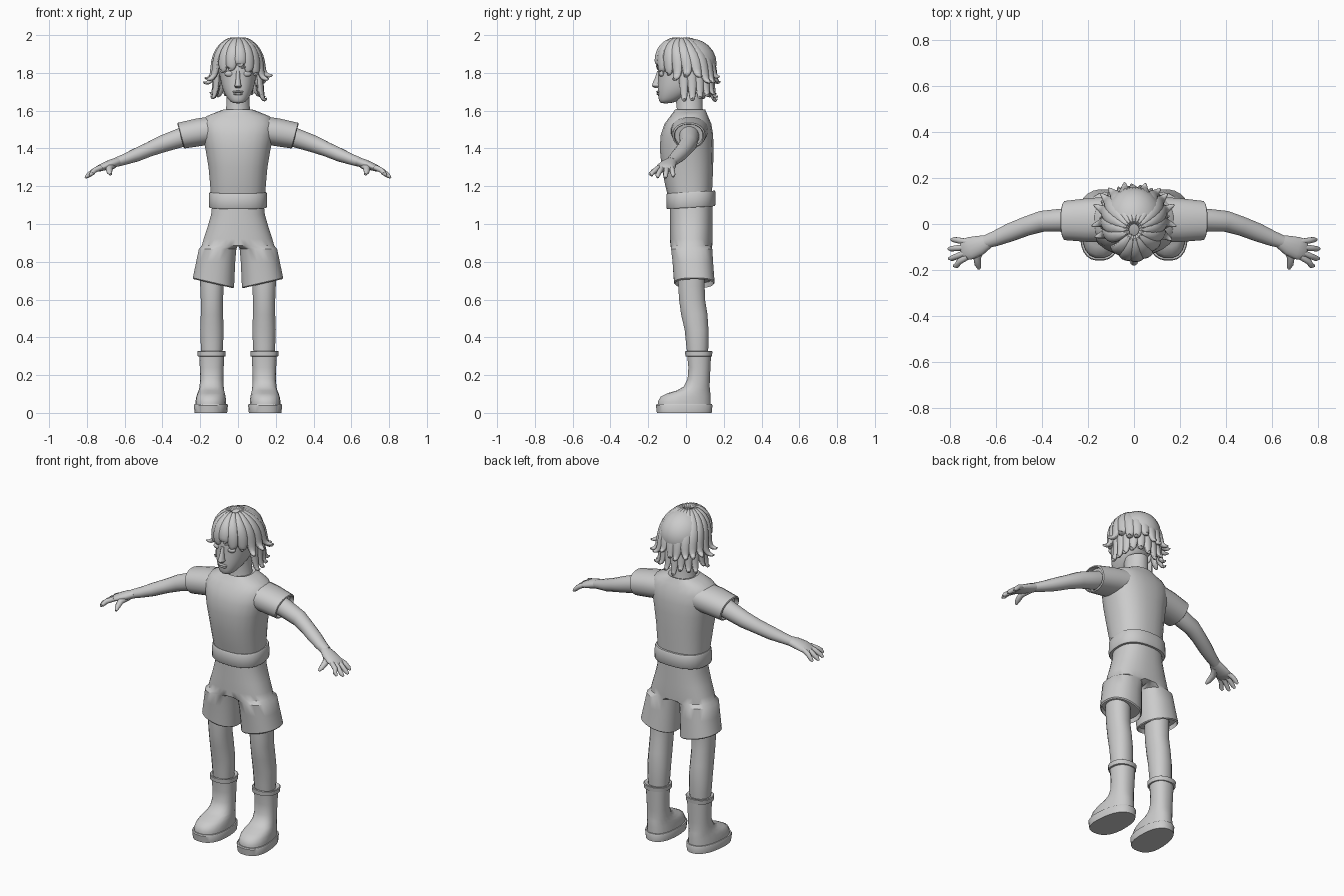
import bpy, bmesh, math, random
from mathutils import Vector, Matrix

random.seed(4)
X, Y, Z = Vector((1, 0, 0)), Vector((0, 1, 0)), Vector((0, 0, 1))


def finish(name, bm, mirror=False, subsurf=0):
    bmesh.ops.recalc_face_normals(bm, faces=bm.faces)
    me = bpy.data.meshes.new(name)
    bm.to_mesh(me)
    bm.free()
    ob = bpy.data.objects.new(name, me)
    bpy.context.collection.objects.link(ob)
    if subsurf:
        ob.modifiers.new("Subsurf", 'SUBSURF').levels = subsurf
        ob.modifiers["Subsurf"].render_levels = subsurf
    if mirror:
        ob.modifiers.new("Mirror", 'MIRROR')
    return ob


def add_tube(bm, rows, side=X, axis=None, n=16, power=2.0):
    """Loft of oval rings; a row is x, y, z, radius along side, other radius."""
    pts = [Vector(r[:3]) for r in rows]
    rings = []
    for i, r in enumerate(rows):
        t = (axis or pts[min(i + 1, len(pts) - 1)] - pts[max(i - 1, 0)]).normalized()
        u = (side - t * side.dot(t)).normalized()
        v = t.cross(u)
        ring = []
        for k in range(n):
            a = 2 * math.pi * (k + 0.5) / n
            c, s = math.cos(a), math.sin(a)
            c = math.copysign(abs(c) ** (2 / power), c)
            s = math.copysign(abs(s) ** (2 / power), s)
            ring.append(bm.verts.new(pts[i] + u * r[3] * c + v * r[4] * s))
        rings.append(ring)
    for p, q in zip(rings, rings[1:]):
        for k in range(n):
            bm.faces.new((p[k], p[(k + 1) % n], q[(k + 1) % n], q[k]))
    bm.faces.new(rings[0])
    bm.faces.new(rings[-1])
    return rings


def tube(name, rows, mirror=False, subsurf=0, **kw):
    bm = bmesh.new()
    add_tube(bm, rows, **kw)
    return finish(name, bm, mirror, subsurf)


def stack(profile, cx=0):
    """Vertical rows from (z, half width, front y, back y)."""
    return [(cx, (f + b) / 2, z, w, (b - f) / 2) for z, w, f, b in profile]


def ball(name, loc, size, mirror=False):
    bm = bmesh.new()
    bmesh.ops.create_uvsphere(bm, u_segments=20, v_segments=12, radius=1,
                              matrix=Matrix.Translation(loc) @ Matrix.Diagonal((*size, 1)))
    return finish(name, bm, mirror)


# Shirt body, collar, sleeves
tube("shirt", stack([(1.12, .142, -.09, .138), (1.2, .148, -.11, .14), (1.3, .157, -.13, .145),
                     (1.4, .174, -.14, .146), (1.47, .188, -.135, .145), (1.53, .195, -.115, .135),
                     (1.57, .17, -.085, .118), (1.592, .115, -.068, .108), (1.605, .08, -.06, .103),
                     (1.6, .07, -.055, .098)]), axis=Z, n=24, power=2.4)
tube("sleeve", [(.1, .02, 1.5, .1, .075), (.2, .017, 1.487, .096, .075), (.3, .015, 1.468, .086, .071),
                (.304, .015, 1.467, .078, .064), (.28, .015, 1.47, .074, .06)],
     mirror=True, side=Y, axis=Vector((1, 0, -.27)), n=20, power=2.2)

# Arms and hands
tube("arm", [(.22, .015, 1.485, .055, .055), (.3, .017, 1.458, .052, .052), (.4, .012, 1.424, .046, .046),
             (.47, -.01, 1.395, .042, .039), (.54, -.037, 1.365, .04, .036), (.6, -.062, 1.342, .034, .029),
             (.645, -.078, 1.327, .029, .025)], mirror=True, side=Y)
tube("palm", [(.635, -.076, 1.33, .03, .024), (.67, -.092, 1.318, .043, .025), (.71, -.105, 1.304, .05, .021),
              (.742, -.112, 1.292, .047, .016), (.752, -.114, 1.288, .035, .009)], mirror=True, side=Y)
for i, (yb, xt, yt, zt) in enumerate([(-.077, .795, -.068, 1.25), (-.1, .808, -.108, 1.244),
                                      (-.122, .806, -.15, 1.246), (-.143, .785, -.182, 1.256)]):
    tube(f"finger_{i + 1}", [(.725, yb, 1.3, .013, .014), (.76, (yb + yt) / 2, 1.284, .0135, .014),
                             (xt - .012, yt, zt + .012, .012, .012), (xt, yt, zt, .006, .006)],
         mirror=True, side=Y, n=10)
tube("thumb", [(.66, -.095, 1.314, .02, .02), (.683, -.14, 1.296, .019, .017),
               (.68, -.175, 1.275, .015, .014), (.674, -.195, 1.262, .007, .006)], mirror=True, n=10)

# Belt
tube("belt", [(0, .026, 1.087, .138, .11), (0, .026, 1.087, .151, .126), (0, .026, 1.094, .155, .131),
              (0, .026, 1.162, .153, .131), (0, .026, 1.169, .149, .127), (0, .026, 1.169, .138, .11)],
     axis=Vector((0, -.06, 1)), n=28, power=2.5)

# Shorts: D-shaped half rings at the hips, oval rings down the leg
bm = bmesh.new()
hips = [(1.12, .135, .112), (1.05, .143, .112), (.98, .163, .112), (.92, .183, .112), (.885, .193, .111)]
rows = [(w * .44, .028, z, w * .56, d) for z, w, d in hips]
rows += [(.108, .03, .868, .1, .11), (.118, .036, .8, .104, .108), (.13, .044, .69, .11, .108),
         (.13, .044, .684, .104, .102), (.13, .044, .71, .1, .098)]
rings = add_tube(bm, rows, axis=Z, n=24, power=2.3)
for ring, (z, w, d) in zip(rings, hips):
    for v in ring:
        v.co.x = max(0, v.co.x)
        y = d * max(0, 1 - (v.co.x / w) ** 2.4) ** (1 / 2.4)
        v.co.y = .028 + math.copysign(y, v.co.y - .028)
for ring in rings[-3:]:
    for v in ring:
        v.co.z += (v.co.x - .13) * .23
inner = [f for f in bm.faces if all(v.co.x < .001 for v in f.verts)]
bmesh.ops.delete(bm, geom=inner, context='FACES_ONLY')
finish("shorts", bm, mirror=True)

# Legs
tube("leg", stack([(.8, .066, -.045, .1), (.67, .063, -.042, .1), (.6, .06, -.038, .102), (.52, .06, -.027, .115),
                   (.44, .063, -.008, .12), (.36, .06, .0, .12), (.28, .055, .01, .115)], .138),
     mirror=True, axis=Z, power=2.2)

# Boots, cuffs and soles, toes turned slightly out
boot = tube("boot", stack([(.32, .07, .004, .134), (.24, .066, .012, .13), (.18, .064, .008, .127),
                           (.14, .066, -.012, .126), (.118, .069, -.05, .128), (.104, .073, -.1, .13),
                           (.085, .077, -.136, .131), (.06, .08, -.15, .132), (.04, .081, -.15, .132)], .142),
            mirror=True, axis=Z, n=20, power=2.3)
tube("boot_cuff", stack([(.298, .068, .006, .132), (.3, .074, -.004, .138), (.325, .076, -.006, .141),
                         (.328, .072, -.002, .136), (.322, .06, .01, .125)], .14),
     mirror=True, axis=Z, n=20, power=2.3)
sole = tube("sole", stack([(0, .085, -.155, .137), (.04, .089, -.16, .141), (.046, .086, -.156, .138)], .142),
            mirror=True, axis=Z, n=28, power=2.4)
for ob in (boot, sole):
    for v in ob.data.vertices:
        v.co.x = .142 + (v.co.x - .142) * (1 - .6 * v.co.y) - .05 * v.co.y

# Neck, head and face
tube("neck", stack([(1.56, .08, -.06, .1), (1.61, .064, -.05, .09), (1.7, .06, -.06, .09)]), axis=Z)
tube("head", stack([(1.638, .022, -.132, -.085), (1.648, .042, -.142, -.05), (1.668, .058, -.147, -.01),
                    (1.7, .077, -.15, .05), (1.74, .09, -.15, .09), (1.79, .097, -.147, .115),
                    (1.83, .1, -.15, .125), (1.89, .097, -.135, .125), (1.94, .07, -.09, .09)]),
     axis=Z, n=24, power=2.2, subsurf=1)
tube("nose", [(0, -.143, 1.81, .009, .01), (0, -.149, 1.775, .011, .015), (0, -.154, 1.745, .015, .024),
              (0, -.154, 1.73, .02, .028), (0, -.148, 1.72, .013, .018)], axis=Z, n=12)
ball("eye", (.045, -.128, 1.795), (.026, .016, .016), mirror=True)
tube("eyebrow", [(.018, -.149, 1.825, .003, .005), (.045, -.142, 1.834, .006, .006),
                 (.078, -.115, 1.826, .003, .003)], mirror=True, side=Z, n=8)
ball("upper_lip", (0, -.147, 1.7), (.03, .011, .006))
ball("lower_lip", (0, -.145, 1.689), (.024, .011, .007))
ball("ear", (.103, -.005, 1.765), (.014, .026, .04), mirror=True)

# Hair: skull cap under overlapping tapered locks swept from the crown
ball("hair_cap", (0, .022, 1.85), (.128, .14, .132))


def lock(bm, deg, drop, flare, width, shrink=1.0, start=8):
    a = math.radians(deg)
    out = Vector((math.sin(a), -math.cos(a), 0))
    tangent = Vector((math.cos(a), math.sin(a), 0))
    scale = Vector((.128 * shrink, (.146 + .022 * math.cos(a)) * shrink, 0))
    rows = []

    def put(r, z, w, t, shift=0.0):
        p = Vector((out.x * scale.x, out.y * scale.y + .022, 0)) if r is None else \
            Vector((out.x * scale.x * r, out.y * scale.y * r + .022, 0))
        rows.append((p.x, p.y - shift, z, w, t))

    for th, w in ((start, .35), (32, .7), (58, 1), (82, 1)):
        q = math.radians(th)
        put(math.sin(q), 1.845 + .136 * shrink * math.cos(q), width * w, .02, .045 * math.cos(q))
    swing = random.uniform(-.018, .018)
    for k, f, w, t in ((.55, .05, .85, .02), (.95, .3, .55, .016), (1.05, .75, .33, .011), (.95, 1, .08, .003)):
        p = Vector((out.x * scale.x, out.y * scale.y + .022, 1.845 - drop * k)) + out * flare * f + tangent * swing * f
        rows.append((*p, width * w, t))
    add_tube(bm, rows, side=tangent, n=8)


bm = bmesh.new()
for deg in range(-42, 43, 21):
    lock(bm, deg + 5, random.uniform(.0, .03) + abs(deg) * .0007, .006, .036)
finish("hair_fringe", bm, subsurf=1)
bm = bmesh.new()
for deg in range(66, 300, 19):
    sideways = abs(math.sin(math.radians(deg)))
    lock(bm, deg, random.uniform(.05, .1), .03 + .03 * sideways, .034)
finish("hair_upper_locks", bm, subsurf=1)
bm = bmesh.new()
for deg in range(76, 290, 19):
    lock(bm, deg, random.uniform(.15, .19), random.uniform(.03, .05), .034, .9, 40)
finish("hair_lower_locks", bm, subsurf=1)

bpy.ops.object.select_all(action='SELECT')
bpy.context.view_layer.objects.active = boot
bpy.ops.object.shade_smooth_by_angle(angle=math.radians(40))
